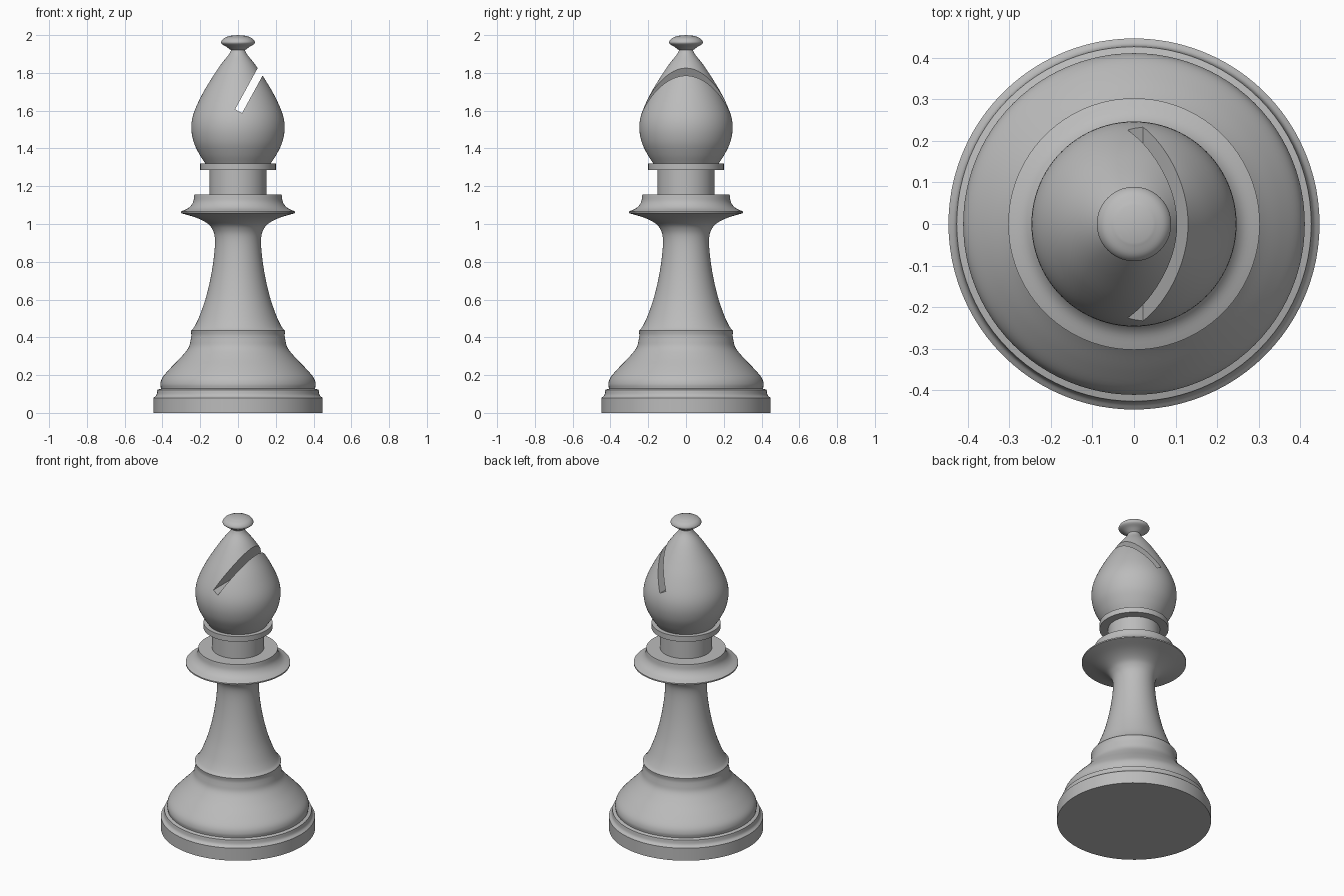
import bpy, bmesh, math
from mathutils import Vector, Matrix

cube = bpy.data.objects.get("Cube")
if cube:
    bpy.data.objects.remove(cube, do_unlink=True)

grey = bpy.data.materials.new("plain grey")
grey.use_nodes = True
colour = (0.5, 0.5, 0.5, 1)
grey.diffuse_color = colour
grey.node_tree.nodes["Principled BSDF"].inputs["Base Color"].default_value = colour


def smooth_curve(pts, steps=5):
    """Sample a smooth curve through (radius, height) points."""
    pts = [Vector(p) for p in pts]
    if len(pts) < 3:
        return pts
    ext = [2 * pts[0] - pts[1]] + pts + [2 * pts[-1] - pts[-2]]
    out = []
    for a, b, c, d in zip(ext, ext[1:], ext[2:], ext[3:]):
        for i in range(steps):
            t = i / steps
            out.append(0.5 * (2 * b + (c - a) * t + (2 * a - 5 * b + 4 * c - d) * t ** 2
                              + (3 * b - a - 3 * c + d) * t ** 3))
    return out + [pts[-1]]


def turn(name, *sections):
    """Turn a part on a lathe; sections meet at crisp edges."""
    bm = bmesh.new()
    edges = []
    for section in sections:
        verts = [bm.verts.new((max(p.x, 0), 0, p.y)) for p in smooth_curve(section)]
        edges += [bm.edges.new(pair) for pair in zip(verts, verts[1:])]
    bmesh.ops.spin(bm, geom=bm.verts[:] + edges, cent=(0, 0, 0), axis=(0, 0, 1),
                   angle=math.tau, steps=96)
    bmesh.ops.remove_doubles(bm, verts=bm.verts[:], dist=0.0002)
    bmesh.ops.recalc_face_normals(bm, faces=bm.faces[:])
    mesh = bpy.data.meshes.new(name)
    bm.to_mesh(mesh)
    bm.free()
    mesh.materials.append(grey)
    obj = bpy.data.objects.new(name, mesh)
    bpy.context.collection.objects.link(obj)
    return obj


# Foot with a straight rim, a cove and a bell-shaped swell
base = turn("base",
            [(0, 0), (0.447, 0)],
            [(0.447, 0), (0.447, 0.08)],
            [(0.447, 0.08), (0.432, 0.095), (0.427, 0.122)],
            [(0.427, 0.122), (0.408, 0.128)],
            [(0.408, 0.128), (0.411, 0.155), (0.398, 0.19), (0.355, 0.24),
             (0.3, 0.297), (0.262, 0.345), (0.25, 0.39)],
            [(0.25, 0.39), (0.247, 0.412), (0.25, 0.435)])

# Slender stem flaring out under the collar
stem = turn("stem",
            [(0.25, 0.435), (0.232, 0.455), (0.205, 0.51), (0.17, 0.61), (0.142, 0.73),
             (0.125, 0.85), (0.123, 0.93), (0.137, 0.975), (0.165, 1.005),
             (0.22, 1.033), (0.303, 1.058)])

# Wide collar and the short neck above it
collar = turn("collar",
              [(0.303, 1.058), (0.303, 1.066)],
              [(0.303, 1.066), (0.262, 1.085), (0.238, 1.115), (0.231, 1.155)],
              [(0.231, 1.155), (0.15, 1.155)],
              [(0.15, 1.155), (0.15, 1.286)])
ring = turn("neck_ring",
            [(0.15, 1.286), (0.2, 1.286)],
            [(0.2, 1.286), (0.2, 1.32)],
            [(0.2, 1.32), (0.17, 1.32)])

# Teardrop head with its button finial
head = turn("head",
            [(0, 1.32), (0.173, 1.32)],
            [(0.173, 1.32), (0.205, 1.37), (0.235, 1.435), (0.247, 1.51), (0.235, 1.585),
             (0.193, 1.68), (0.14, 1.77), (0.09, 1.845), (0.05, 1.895), (0.037, 1.92)],
            [(0.037, 1.92), (0.06, 1.937), (0.084, 1.952), (0.089, 1.965), (0.075, 1.983),
             (0.045, 1.996)],
            [(0.045, 1.996), (0, 2.0)])

# Slanted slot cut through the head
bm = bmesh.new()
slant = Matrix.Translation((0.003, 0, 1.597)) @ Matrix.Rotation(math.radians(28.7), 4, "Y")
bmesh.ops.create_cube(bm, size=1, matrix=slant @ Matrix.Translation((0, 0, 0.25))
                      @ Matrix.Diagonal((0.042, 0.8, 0.5, 1)))
mesh = bpy.data.meshes.new("slot_cutter")
bm.to_mesh(mesh)
bm.free()
mesh.materials.append(grey)
cutter = bpy.data.objects.new("slot_cutter", mesh)
bpy.context.collection.objects.link(cutter)
cut = head.modifiers.new("slot", "BOOLEAN")
cut.operation = "DIFFERENCE"
cut.solver = "EXACT"
cut.object = cutter
bpy.context.view_layer.objects.active = head
bpy.ops.object.modifier_apply(modifier=cut.name)
bpy.data.objects.remove(cutter, do_unlink=True)

# Smooth the turned surfaces, keep the crisp edges
bpy.ops.object.select_all(action="DESELECT")
for part in (base, stem, collar, ring, head):
    part.select_set(True)
bpy.ops.object.shade_smooth_by_angle(angle=math.radians(30))
